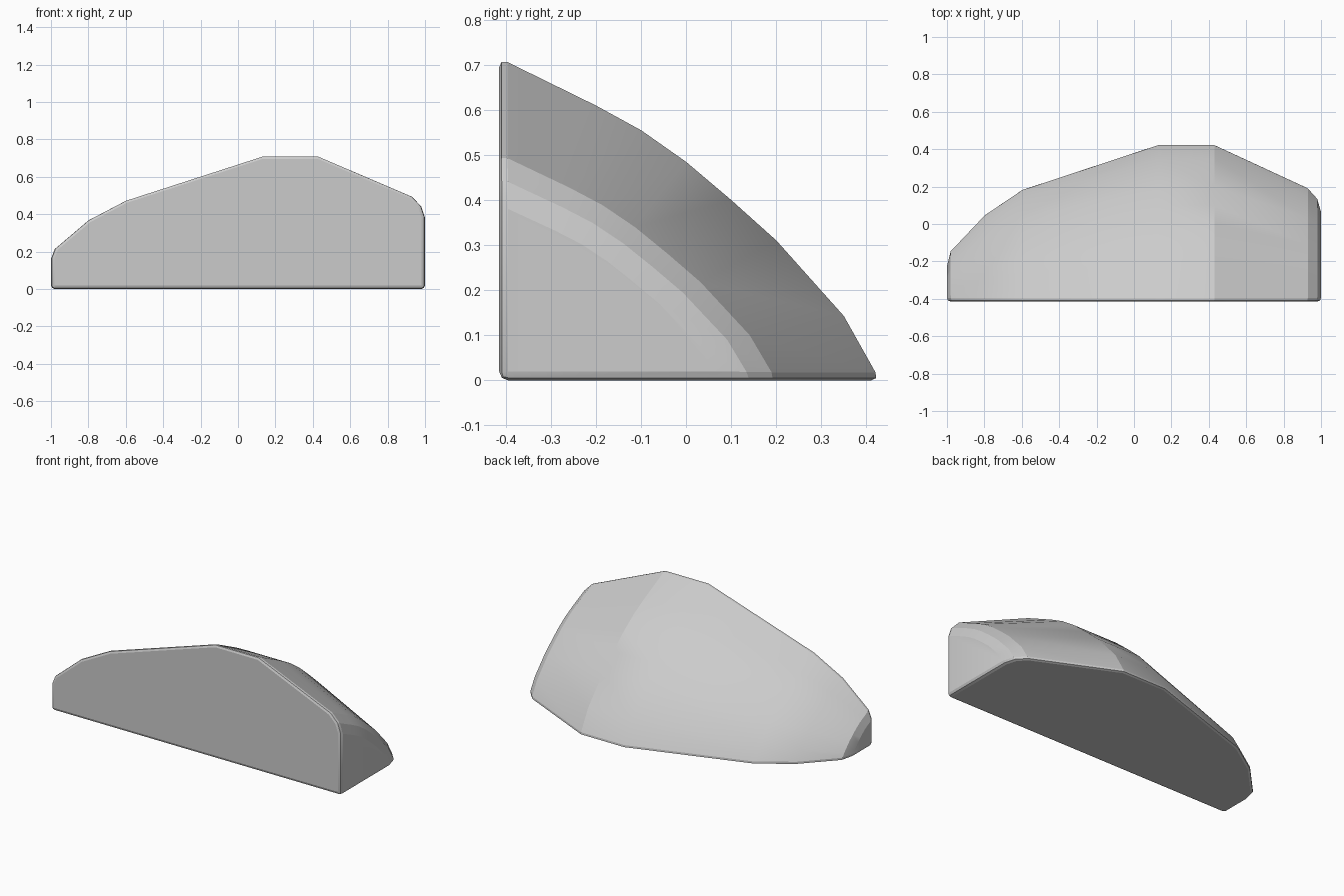
import bpy
import bmesh
from math import radians

if "Cube" in bpy.data.objects:
    bpy.data.objects.remove(bpy.data.objects["Cube"])

FRONT = -0.415

# Lengthwise stations: x, depth from the front plane, height
stations = [
    (-1.00, 0.200, 0.170), (-0.98, 0.280, 0.222), (-0.80, 0.470, 0.375),
    (-0.60, 0.605, 0.480), (0.13, 0.846, 0.716), (0.43, 0.846, 0.716),
    (0.93, 0.615, 0.502), (0.98, 0.560, 0.450), (1.00, 0.490, 0.390),
]
# Curved part of the quarter-round section, as fractions of depth and height
curve = [(1, 0), (0.905, 0.2), (0.728, 0.434), (0.609, 0.56), (0.491, 0.678),
         (0.373, 0.776), (0.254, 0.853), (0, 1)]

# Loft the wedge body through all stations
bm = bmesh.new()
rings = []
for x, depth, height in stations:
    section = [(0, 0)] + curve
    rings.append([bm.verts.new((x, FRONT + u * depth, v * height))
                  for u, v in section])
for a, b in zip(rings, rings[1:]):
    for i in range(len(a)):
        j = (i + 1) % len(a)
        bm.faces.new((a[i], a[j], b[j], b[i]))
bm.faces.new(rings[0])
bm.faces.new(rings[-1])
bmesh.ops.recalc_face_normals(bm, faces=bm.faces)

# Merge the flat front and bottom into single faces
flat = [e for e in bm.edges if len(e.link_faces) == 2
        and e.calc_face_angle() < radians(0.1)
        and all(abs(f.normal.y + 1) < 1e-3 or abs(f.normal.z + 1) < 1e-3
                for f in e.link_faces)]
bmesh.ops.dissolve_edges(bm, edges=flat, use_verts=False)

# Round the sharp rims
rims = [e for e in bm.edges if e.calc_face_angle() > radians(40)]
bmesh.ops.bevel(bm, geom=rims, offset=0.043, offset_type='OFFSET', segments=2,
                profile=0.5, affect='EDGES', clamp_overlap=True)
bmesh.ops.recalc_face_normals(bm, faces=bm.faces)

mesh = bpy.data.meshes.new("wedge_body")
bm.to_mesh(mesh)
bm.free()
body = bpy.data.objects.new("wedge_body", mesh)
bpy.context.collection.objects.link(body)
bpy.context.view_layer.objects.active = body
body.select_set(True)
bpy.ops.object.shade_smooth_by_angle(angle=radians(20))
